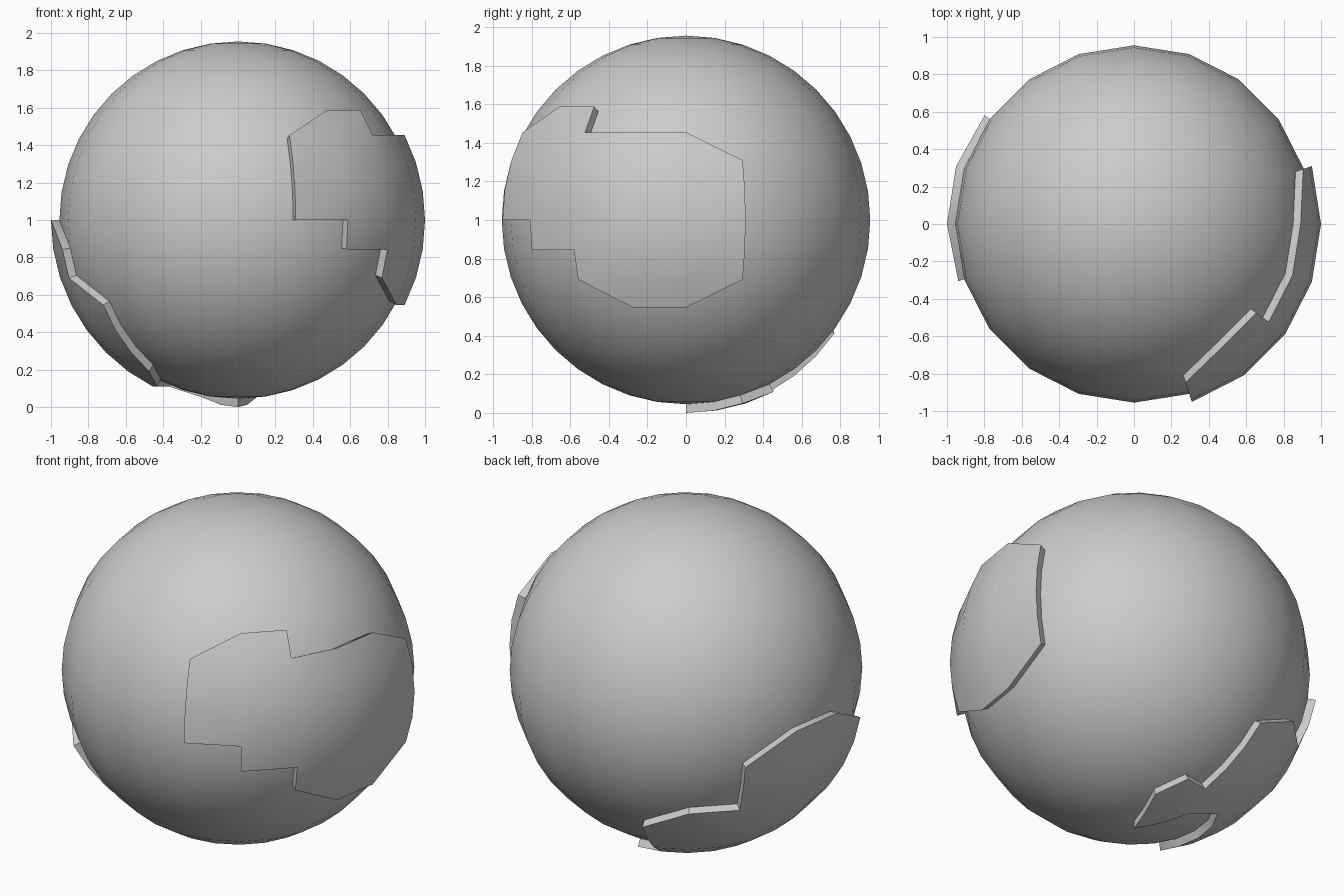
import bpy, bmesh, math
from mathutils import Vector

if "Cube" in bpy.data.objects:
    bpy.data.objects.remove(bpy.data.objects["Cube"])

SEG = 20                 # 20 segments and 20 rings
SEA, LAND = 0.955, 1.0   # radii
CENTRE = Vector((0, 0, 1))


def point(lon, lat, r):
    a, b = math.radians(18 * lon), math.radians(9 * lat)
    return Vector((math.cos(a) * math.cos(b), math.sin(a) * math.cos(b), math.sin(b))) * r


def inside(x, y, outline):
    hit = False
    for (x1, y1), (x2, y2) in zip(outline, outline[1:] + outline[:1]):
        if (y1 > y) != (y2 > y) and x < (x2 - x1) * (y - y1) / (y2 - y1) + x1:
            hit = not hit
    return hit


def smooth(obj):
    bpy.ops.object.select_all(action='DESELECT')
    obj.select_set(True)
    bpy.context.view_layer.objects.active = obj
    bpy.ops.object.shade_smooth_by_angle(angle=math.radians(30))


def raised_patch(name, outline):
    """Fill an outline in longitude/latitude grid steps; diagonal edges give triangles."""
    bm = bmesh.new()
    for i in range(-5, 15):
        for j in range(-10, 10):
            corners = [(i, j), (i + 1, j), (i + 1, j + 1), (i, j + 1)]
            probes = [(.5, .2), (.8, .5), (.5, .8), (.2, .5)]
            used = set()
            for k, (u, v) in enumerate(probes):
                if inside(i + u, j + v, outline):
                    used |= {k, (k + 1) % 4}
            if len(used) >= 3:
                bm.faces.new([bm.verts.new(point(*corners[k], LAND)) for k in sorted(used)])
    bmesh.ops.remove_doubles(bm, verts=bm.verts[:], dist=1e-4)
    # side walls going down to the sea surface
    rim = [e for e in bm.edges if e.is_boundary]
    new = bmesh.ops.extrude_edge_only(bm, edges=rim)["geom"]
    for v in new:
        if isinstance(v, bmesh.types.BMVert):
            v.co *= SEA / LAND
    bmesh.ops.recalc_face_normals(bm, faces=bm.faces[:])
    mesh = bpy.data.meshes.new(name)
    bm.to_mesh(mesh)
    bm.free()
    obj = bpy.data.objects.new(name, mesh)
    bpy.context.collection.objects.link(obj)
    obj.location = CENTRE
    smooth(obj)


# Sea sphere
bpy.ops.mesh.primitive_uv_sphere_add(segments=SEG, ring_count=SEG, radius=SEA, location=CENTRE)
sea = bpy.context.object
sea.name = "sea_sphere"
smooth(sea)

# Land on the front right
raised_patch("front_right_land", [
    (-4, 3), (-3, 4), (-2, 4), (-2, 3), (0, 3), (1, 2), (1, -2), (0, -3),
    (-1, -3), (-2, -2), (-2, -1), (-3, -1), (-3, 0), (-4, 0)])

# Land on the left, running under to the bottom pole
raised_patch("lower_left_land", [
    (11, -1), (10, 0), (9, 0), (8, -1), (8, -3), (7, -3), (6, -4), (6, -7), (5, -7),
    (4, -8), (4, -10), (7, -10), (7, -8), (8, -7), (11, -7), (12, -6), (12, -3), (11, -2)])
